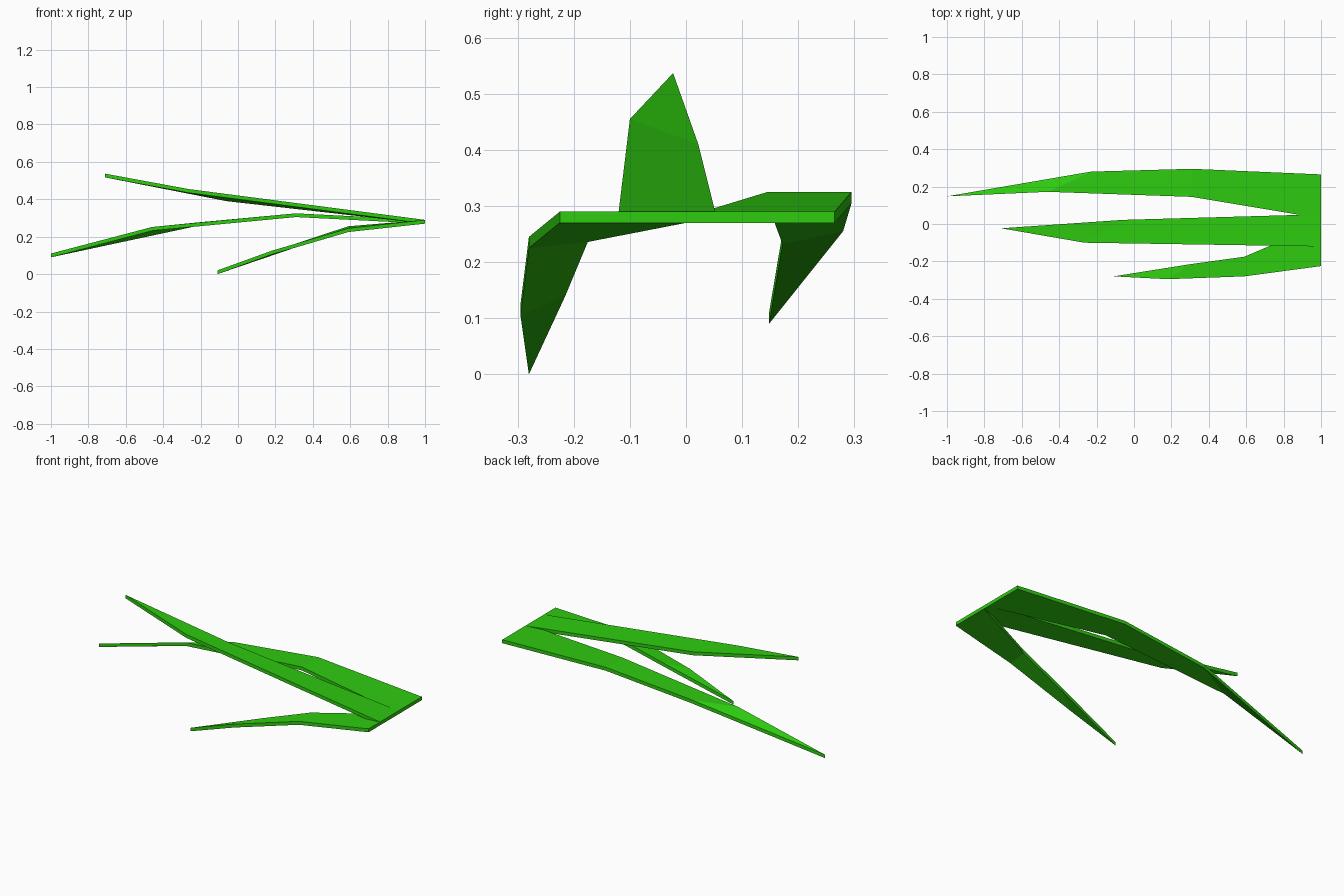
import bpy, bmesh

THICKNESS = 0.02

cube = bpy.data.objects.get("Cube")
if cube:
    bpy.data.objects.remove(cube, do_unlink=True)

# Single leaf colour
green = bpy.data.materials.new("leaf_green")
green.use_nodes = True
colour = (0.028, 0.6, 0.005, 1.0)
green.diffuse_color = colour
bsdf = next(n for n in green.node_tree.nodes if n.type == 'BSDF_PRINCIPLED')
bsdf.inputs["Base Color"].default_value = colour


def blade(name, sections, tip):
    """Skin a tapering strip through (front, back) edge pairs to a tip, then thicken it downward."""
    bm = bmesh.new()
    rows = [[bm.verts.new(p) for p in pair] for pair in sections]
    for (a, b), (c, d) in zip(rows, rows[1:]):
        bm.faces.new((a, b, d, c))
    bm.faces.new((*rows[-1], bm.verts.new(tip)))
    top = bm.faces[:]
    lower = bmesh.ops.extrude_face_region(bm, geom=top, use_keep_orig=True)
    bmesh.ops.translate(bm, vec=(0, 0, -THICKNESS),
                        verts=[v for v in lower["geom"] if isinstance(v, bmesh.types.BMVert)])
    bmesh.ops.recalc_face_normals(bm, faces=bm.faces)
    mesh = bpy.data.meshes.new(name)
    bm.to_mesh(mesh)
    bm.free()
    mesh.materials.append(green)
    bpy.context.collection.objects.link(bpy.data.objects.new(name, mesh))


# Rear blade: rises slightly, then droops to the longest tip
blade("rear_blade", [
    ((1, 0.03, 0.29), (1, 0.265, 0.29)),
    ((0.31, 0.145, 0.325), (0.31, 0.295, 0.325)),
    ((-0.46, 0.172, 0.252), (-0.23, 0.28, 0.275)),
], (-1, 0.148, 0.11))

# Middle blade: sweeps upward
blade("middle_blade", [
    ((1, -0.12, 0.29), (1, 0.052, 0.29)),
    ((-0.265, -0.1, 0.455), (-0.06, 0.022, 0.41)),
], (-0.71, -0.023, 0.537))

# Front blade: short, bending down to the ground
blade("front_blade", [
    ((1, -0.225, 0.29), (1, 0.0, 0.29)),
    ((0.59, -0.28, 0.245), (0.59, -0.175, 0.256)),
    ((0.18, -0.295, 0.125), (0.3, -0.215, 0.16)),
], (-0.11, -0.28, 0.02))
